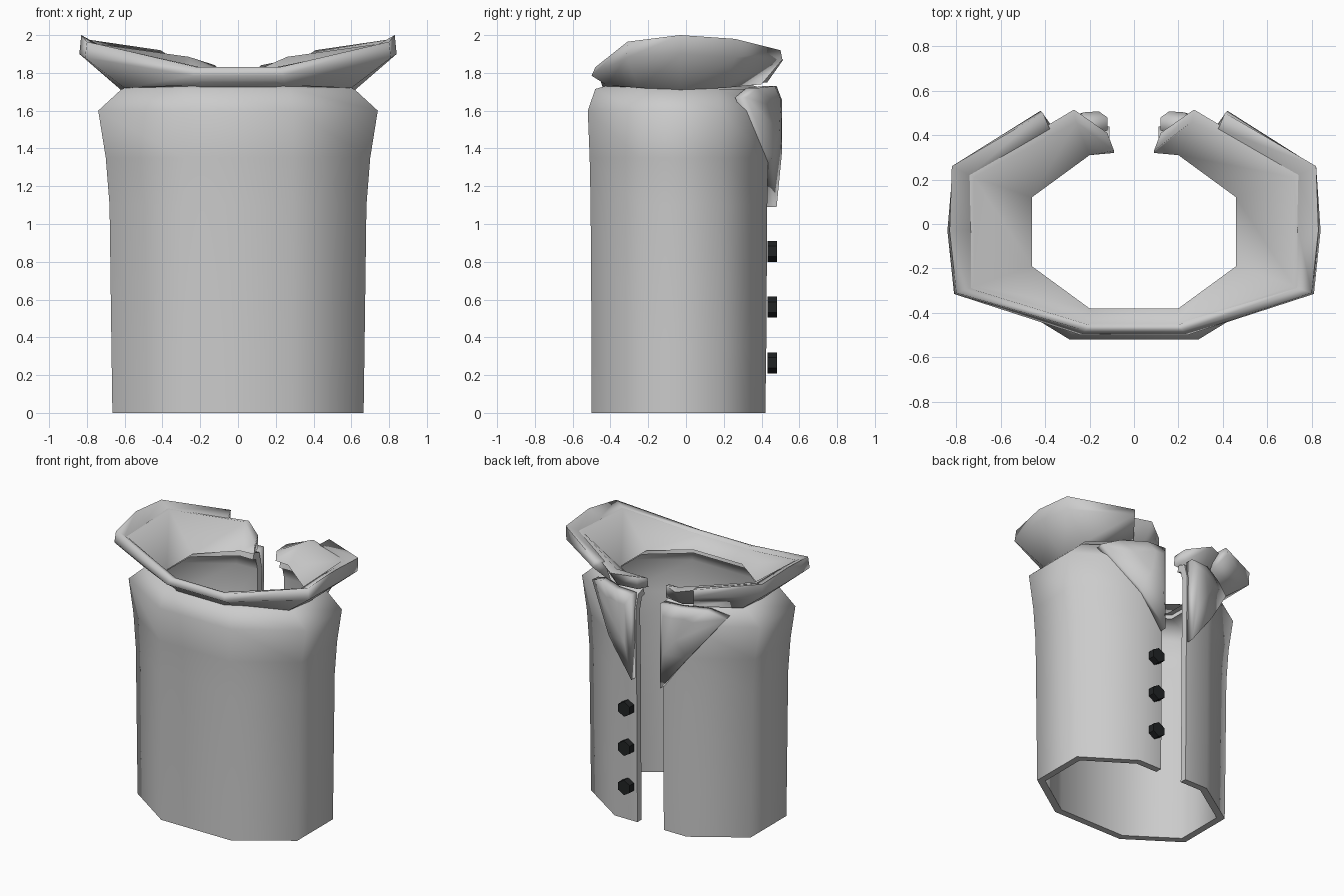
import bpy, bmesh, math
from mathutils import Vector

if "Cube" in bpy.data.objects:
    bpy.data.objects.remove(bpy.data.objects["Cube"])


def mirrored(p):
    return (-p[0], p[1], p[2])


def finish(obj, angle):
    bpy.ops.object.select_all(action='DESELECT')
    obj.select_set(True)
    bpy.context.view_layer.objects.active = obj
    for m in list(obj.modifiers):
        bpy.ops.object.modifier_apply(modifier=m.name)
    bpy.ops.object.shade_smooth_by_angle(angle=math.radians(angle))


def loft(name, sections, solid=True, angle=100, wall=0):
    """Skin a row of equal-length sections; solid ones are closed and capped."""
    bm = bmesh.new()
    rows = [[bm.verts.new(p) for p in s] for s in sections]
    n = len(rows[0])
    for a, b in zip(rows, rows[1:]):
        for i in range(n if solid else n - 1):
            j = (i + 1) % n
            bm.faces.new((a[i], b[i], b[j], a[j]))
    if solid:
        bm.faces.new(rows[0])
        bm.faces.new(rows[-1])
        bmesh.ops.recalc_face_normals(bm, faces=bm.faces)
    mesh = bpy.data.meshes.new(name)
    bm.to_mesh(mesh)
    bm.free()
    obj = bpy.data.objects.new(name, mesh)
    bpy.context.collection.objects.link(obj)
    if wall:
        mod = obj.modifiers.new("wall", 'SOLIDIFY')
        mod.thickness, mod.offset = wall, -1
        mod.use_even_offset = True
    finish(obj, angle)
    return obj


# Vest body: z, side x, slit-side y, closed-side y, corner scale
levels = [
    (0.00, .665, .42, -.50, 1), (0.35, .67, .425, -.50, 1),
    (1.10, .68, .43, -.505, 1), (1.35, .70, .435, -.51, 1),
    (1.60, .74, .44, -.52, 1), (1.715, .615, .41, -.48, .95),
    (1.735, .50, .35, -.41, .75)]
rings = []
for z, sx, yb, yf, k in levels:
    half = [(.11, yb, z), (.30 * k, yb, z), (sx, .18 * k, z),
            (sx, -.245 * k, z), (.29 * k, yf, z)]
    rings.append(half + [mirrored(p) for p in reversed(half)])
loft("vest_body", rings, solid=False, angle=80, wall=.05)


def collar(name, half):
    loft(name, half + [[mirrored(p) for p in s] for s in reversed(half)])


# Inner collar band, running from slit to slit
collar("inner_collar", [
    [(.09, .32, 1.74), (.09, .33, 1.81), (.12, .41, 1.84), (.12, .41, 1.75)],
    [(.20, .31, 1.74), (.26, .46, 1.885), (.27, .515, 1.87), (.27, .43, 1.75)],
    [(.46, .12, 1.72), (.72, .21, 1.95), (.75, .23, 1.95), (.56, .18, 1.72)],
    [(.46, -.19, 1.72), (.72, -.28, 1.93), (.75, -.30, 1.93), (.56, -.23, 1.72)],
    [(.20, -.38, 1.72), (.20, -.44, 1.81), (.20, -.47, 1.81), (.20, -.44, 1.72)],
])

# Outer turned-over collar with a raised lip
collar("outer_collar", [
    [(.38, .43, 1.90), (.41, .50, 1.92), (.42, .51, 1.87), (.34, .40, 1.74)],
    [(.74, .22, 1.95), (.82, .26, 1.98), (.815, .26, 1.88), (.61, .20, 1.72)],
    [(.74, -.03, 1.95), (.83, -.03, 2.0), (.84, -.03, 1.90), (.62, -.03, 1.71)],
    [(.74, -.29, 1.94), (.80, -.31, 1.965), (.81, -.315, 1.88), (.60, -.25, 1.72)],
    [(.20, -.455, 1.83), (.22, -.48, 1.83), (.24, -.50, 1.785), (.25, -.42, 1.735)],
])

# Puffed triangular lapels on both sides of the slit
outline = [Vector(p) for p in (
    (.12, .48, 1.73), (.27, .47, 1.73), (.44, .38, 1.72),
    (.56, .32, 1.67), (.33, .45, 1.36), (.12, .48, 1.09))]
crown = Vector((.19, .515, 1.60))
lapel = [[p + Vector((-.01 if p.x > .2 else 0, -.06, 0)) for p in outline],
         outline,
         [p.lerp(crown, .55) + Vector((0, .008, 0)) for p in outline]]
loft("lapel_right", lapel)
loft("lapel_left", [[mirrored(p) for p in s] for s in lapel])

# Black hexagonal buttons
black = bpy.data.materials.new("black")
black.diffuse_color = (.015, .017, .018, 1)
black.use_nodes = True
black.node_tree.nodes["Principled BSDF"].inputs["Base Color"].default_value = black.diffuse_color
for i, z in enumerate((.265, .56, .855)):
    bpy.ops.mesh.primitive_cylinder_add(
        vertices=6, radius=.056, depth=.05, location=(.18, .457, z),
        rotation=(math.pi / 2, 0, 0))
    b = bpy.context.object
    b.name = f"button_{i + 1}"
    b.data.materials.append(black)
